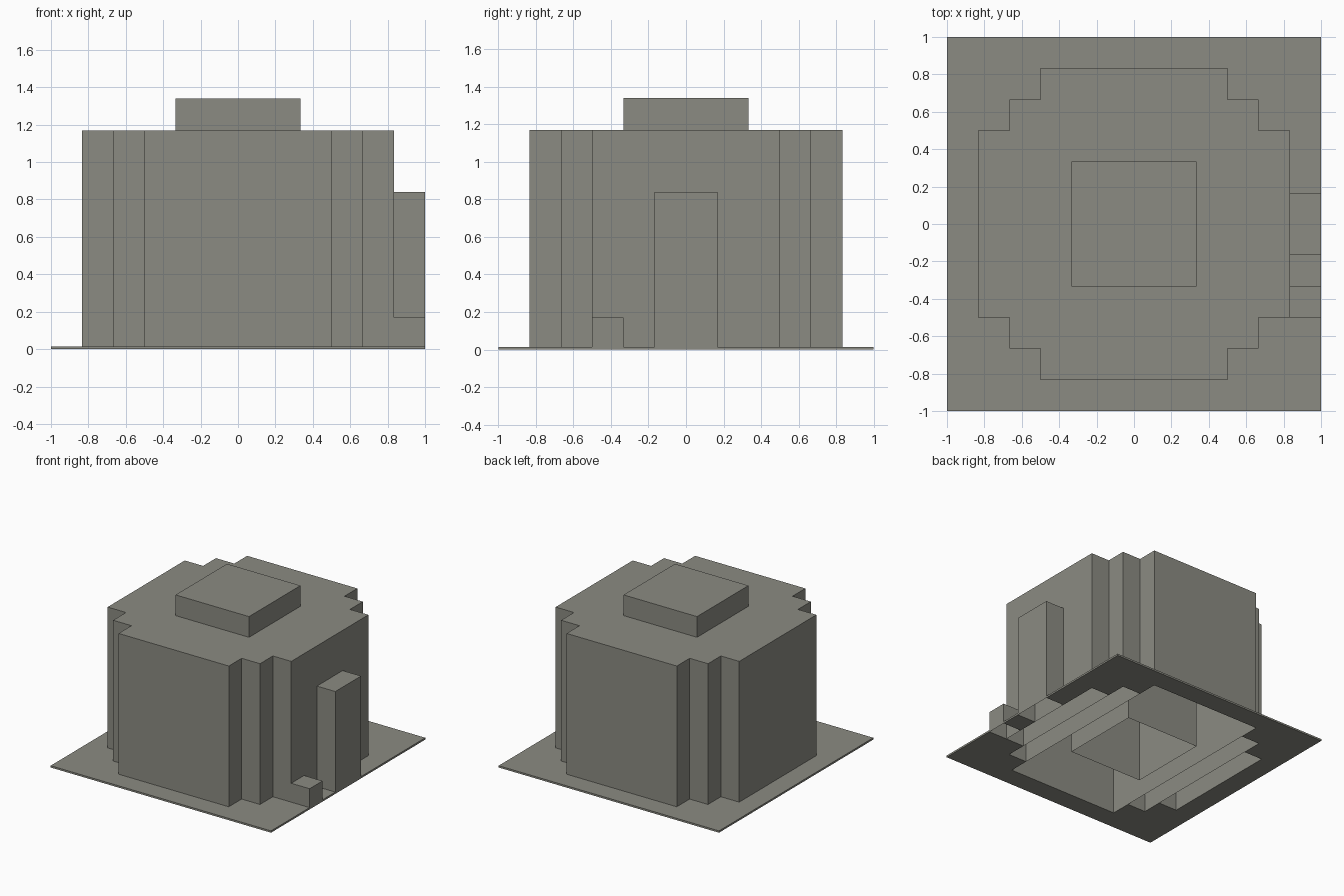
import bpy
import bmesh
from mathutils import Vector

if "Cube" in bpy.data.objects:
    bpy.data.objects.remove(bpy.data.objects["Cube"], do_unlink=True)

U = 1 / 6          # module size
PLATE = 0.015      # base thickness
WALL_TOP = 1.17

stone = bpy.data.materials.new("warm grey stone")
stone.use_nodes = True
colour = (0.26, 0.26, 0.225, 1)
stone.diffuse_color = colour
stone.node_tree.nodes["Principled BSDF"].inputs["Base Color"].default_value = colour


def finish(name, bm):
    mesh = bpy.data.meshes.new(name)
    bm.to_mesh(mesh)
    bm.free()
    mesh.materials.append(stone)
    obj = bpy.data.objects.new(name, mesh)
    bpy.context.collection.objects.link(obj)
    return obj


def shell(name, x, y, top, missing=()):
    """Box standing on the ground, open below and on the listed sides."""
    bm = bmesh.new()
    bmesh.ops.create_cube(bm, size=1)
    bm.normal_update()
    drop = [Vector(d) for d in ((0, 0, -1), *missing)]
    bmesh.ops.delete(bm, geom=[f for f in bm.faces
                               if any(f.normal.dot(d) > 0.9 for d in drop)],
                     context="FACES")
    for v in bm.verts:
        v.co = (x[v.co.x > 0] * U, y[v.co.y > 0] * U, top * (v.co.z > 0))
    return finish(name, bm)


def sheet(name, half_x, half_y, z, is_hole):
    """Flat sheet of unit cells with the cells chosen by a rule left out."""
    bm = bmesh.new()
    bmesh.ops.create_grid(bm, x_segments=2 * half_x, y_segments=2 * half_y, size=1)
    for v in bm.verts:
        v.co = (v.co.x * half_x * U, v.co.y * half_y * U, z)
    cut = []
    for f in bm.faces:
        c = f.calc_center_median() / U
        if is_hole(c.x, c.y):
            cut.append(f)
    bmesh.ops.delete(bm, geom=cut, context="FACES")
    return finish(name, bm)


def under_building(x, y):
    tower = any(abs(x) < a and abs(y) < b for a, b in ((3, 5), (4, 4), (5, 3)))
    return tower or (x > 5 and (abs(y) < 1 or -3 < y < -2))


# Ground plate, open beneath the building
plate = sheet("base_plate", 6, 6, 0, under_building)
solid = plate.modifiers.new("thickness", "SOLIDIFY")
solid.thickness = PLATE
solid.offset = 1

# Central block with its roof open around the inner column
shell("core_walls", (-3, 3), (-5, 5), WALL_TOP, missing=[(0, 0, 1)])
sheet("core_roof", 3, 5, WALL_TOP, lambda x, y: abs(x) < 2 and abs(y) < 2)
shell("roof_cap_column", (-2, 2), (-2, 2), 1.34)

# Stepped wings on both sides
for side, label in ((1, "left"), (-1, "right")):
    for inner, depth, part in ((3, 4, "inner"), (4, 3, "outer")):
        x = sorted((side * inner, side * (inner + 1)))
        shell(f"{label}_{part}_step", x, (-depth, depth), WALL_TOP,
              missing=[(-side, 0, 0)])

# Door and small block beside it
shell("door_block", (5, 6), (-1, 1), 0.84, missing=[(-1, 0, 0)])
shell("side_block", (5, 6), (-3, -2), 0.17, missing=[(-1, 0, 0)])
